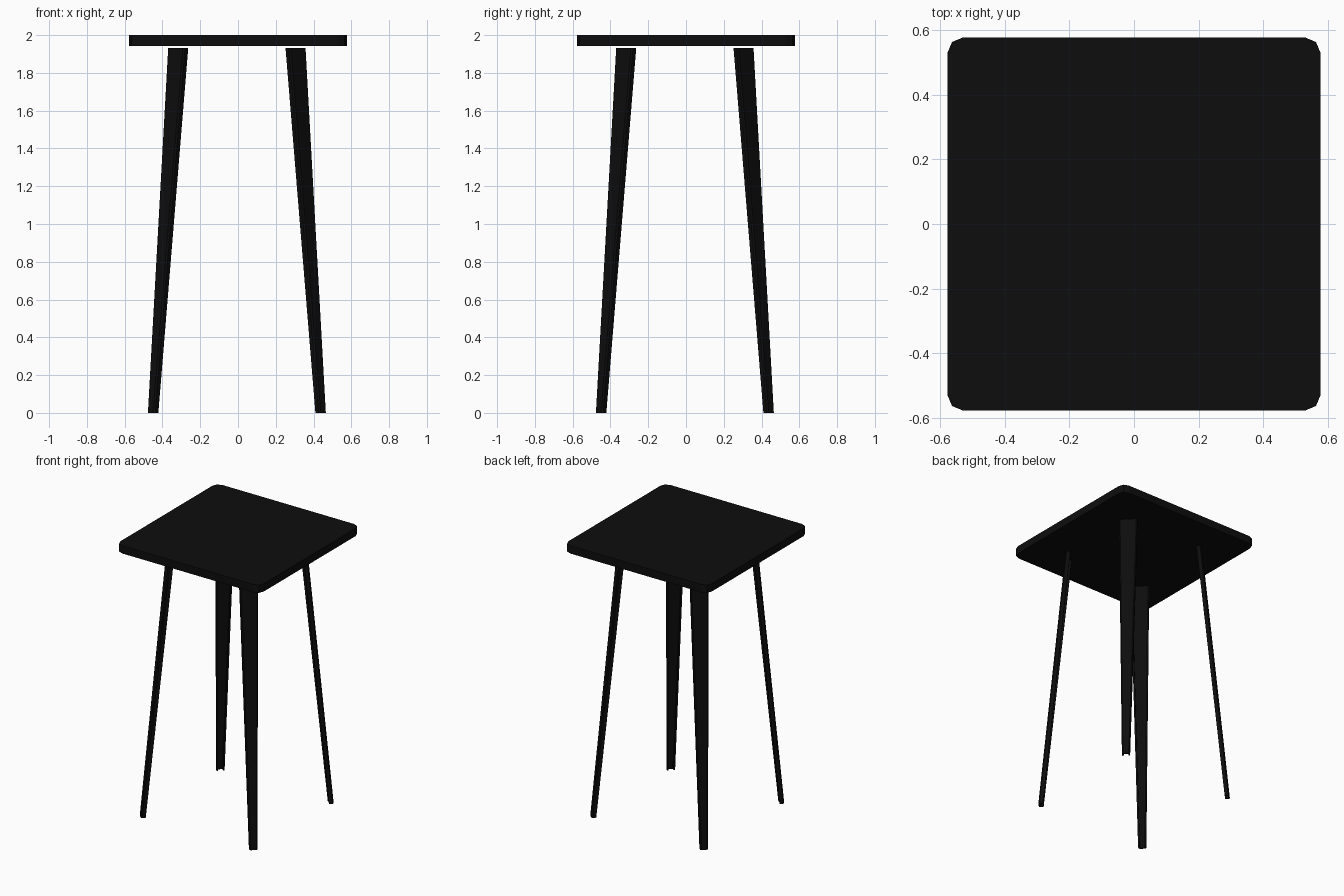
import bpy, bmesh, math

if "Cube" in bpy.data.objects:
    bpy.data.objects.remove(bpy.data.objects["Cube"])

black = bpy.data.materials.new("black_paint")
black.diffuse_color = (0.004, 0.004, 0.004, 1)
black.use_nodes = True
black.node_tree.nodes["Principled BSDF"].inputs["Base Color"].default_value = black.diffuse_color


def loft(name, rings):
    """Closed solid from a bottom and a top ring of points (counter-clockwise)."""
    bm = bmesh.new()
    lo, hi = [[bm.verts.new(p) for p in ring] for ring in rings]
    n = len(lo)
    bm.faces.new(lo[::-1])
    bm.faces.new(hi)
    for i in range(n):
        j = (i + 1) % n
        bm.faces.new((lo[i], lo[j], hi[j], hi[i]))
    bmesh.ops.recalc_face_normals(bm, faces=bm.faces)
    me = bpy.data.meshes.new(name)
    bm.to_mesh(me)
    bm.free()
    me.materials.append(black)
    ob = bpy.data.objects.new(name, me)
    bpy.context.collection.objects.link(ob)
    return ob


# Square top with two-segment rounded corners
HALF, R = 0.578, 0.048
outline = []
for q in range(4):
    a0 = q * math.pi / 2
    cx = (HALF - R) * (1 if q in (0, 3) else -1)
    cy = (HALF - R) * (1 if q in (0, 1) else -1)
    for k in range(3):
        a = a0 + k * math.pi / 4
        outline.append((cx + R * math.cos(a), cy + R * math.sin(a)))
loft("table_top", [[(x, y, z) for x, y in outline] for z in (1.943, 2.0)])


# Tapered channel-section legs, set diagonally, open towards the centre
def leg_ring(angle, radius, width, z, depth=0.032, chamfer=0.008, wall=0.011):
    h = width / 2
    section = [(-h, -depth), (-h, -chamfer), (-h + chamfer, 0),
               (h - chamfer, 0), (h, -chamfer), (h, -depth),
               (h - wall, -depth), (h - wall, -wall),
               (-h + wall, -wall), (-h + wall, -depth)]
    c, s = math.cos(angle), math.sin(angle)
    return [((radius + r) * c - t * s - 0.006,
             (radius + r) * s + t * c - 0.006, z) for t, r in section]


for i, name in enumerate(("back_right_leg", "back_left_leg",
                          "front_left_leg", "front_right_leg")):
    ang = math.pi / 4 + i * math.pi / 2
    loft(name, [leg_ring(ang, 0.647, 0.054, 0.0),
                leg_ring(ang, 0.459, 0.126, 1.933)])
